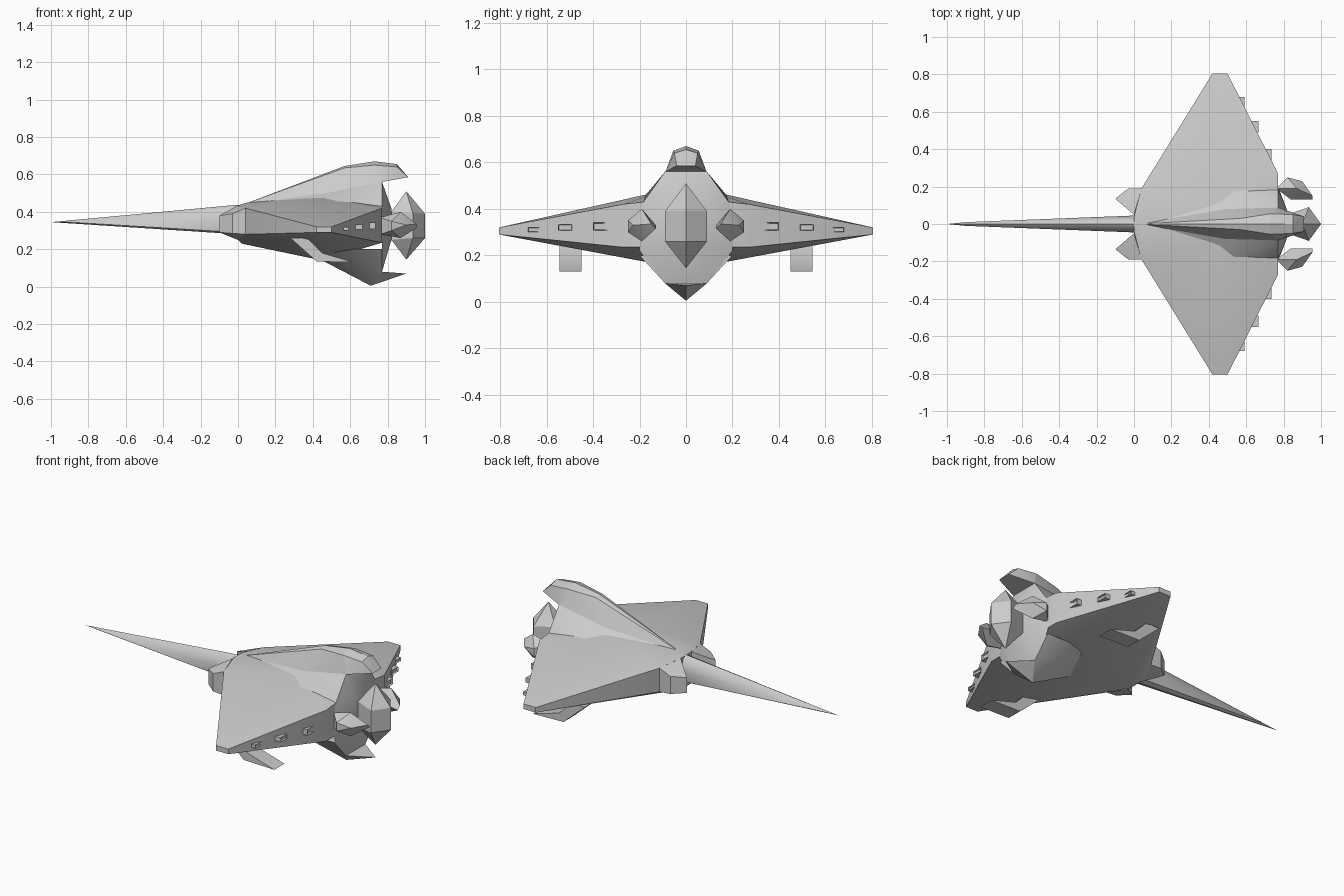
import bpy
import bmesh
from math import radians

old_cube = bpy.data.objects.get("Cube")
if old_cube:
    bpy.data.objects.remove(old_cube, do_unlink=True)

GREY = (.6, .6, .6, 1)
hull_grey = bpy.data.materials.new("hull_grey")
hull_grey.use_nodes = True
hull_grey.diffuse_color = GREY
hull_grey.node_tree.nodes["Principled BSDF"].inputs["Base Color"].default_value = GREY
parts = []


def finish(name, bm):
    """Turn a bmesh into a named object that carries the hull colour."""
    bmesh.ops.recalc_face_normals(bm, faces=bm.faces)
    mesh = bpy.data.meshes.new(name)
    bm.to_mesh(mesh)
    bm.free()
    mesh.materials.append(hull_grey)
    obj = bpy.data.objects.new(name, mesh)
    bpy.context.scene.collection.objects.link(obj)
    parts.append(obj)
    return obj


def faceted(points):
    """Closed convex body around the given corner points."""
    bm = bmesh.new()
    for point in points:
        bm.verts.new(point)
    bmesh.ops.convex_hull(bm, input=bm.verts[:])
    loose = [v for v in bm.verts if not v.link_faces]
    bmesh.ops.delete(bm, geom=loose, context="VERTS")
    bmesh.ops.dissolve_limit(bm, angle_limit=radians(1), verts=bm.verts[:], edges=bm.edges[:])
    return bm


def central(name, points):
    """Body across the centre plane, from the corners of its left half."""
    mirrored = [(x, -y, z) for x, y, z in points if y]
    return finish(name, faceted(points + mirrored))


def pair(name, build):
    """Build a part once for each side of the ship."""
    for side, label in ((1, "back"), (-1, "front")):
        bm = build()
        for vert in bm.verts:
            vert.co.y *= side
        finish(f"{label}_{name}", bm)


# Needle nose
central("nose_spike", [
    (-1, 0, .345), (-.9, .01, .345),
    (0, 0, .438), (0, .025, .425), (0, .045, .36), (0, .03, .29), (0, 0, .28),
])

# Broad delta wing with a thick root and thin tips
central("delta_wing", [
    (0, .04, .435), (.05, 0, .45), (0, .05, .25), (.02, 0, .23),
    (.04, .19, .42), (.04, .19, .28),
    (.46, .09, .48), (.45, 0, .14), (.55, .2, .19),
    (.42, .805, .32), (.42, .805, .29), (.5, .805, .32), (.5, .805, .29),
    (.77, .27, .42), (.77, .27, .235), (.77, .18, .43),
])

# Upper spine, fin and overhanging hook
central("spine_base", [
    (.03, 0, .44), (.46, .09, .48), (.57, 0, .57),
    (.77, .09, .56), (.77, .19, .42), (.5, .19, .44),
])
central("dorsal_fin", [
    (.03, 0, .44), (.57, 0, .645), (.73, 0, .67), (.57, .03, .635),
    (.73, .055, .65), (.77, .088, .56), (.46, .085, .48), (.77, 0, .5),
])
central("dorsal_hook", [
    (.73, 0, .67), (.73, .055, .65), (.85, 0, .655), (.85, .05, .64),
    (.91, .04, .585), (.77, .088, .56),
])

# Lower keel and its hook
central("keel", [
    (.45, 0, .14), (.5, .2, .2), (.77, .2, .2),
    (.77, .09, .08), (.71, 0, .005),
])
central("keel_hook", [
    (.71, 0, .005), (.69, .05, .07), (.77, .09, .08), (.9, 0, .07),
])

# Tapered tail block
central("tail_block", [
    (.77, .09, .56), (.77, .19, .42), (.77, .2, .22), (.77, .09, .08),
    (.82, .07, .42), (.82, .07, .25),
])

# Main engine gem
central("main_engine", [
    (.9, 0, .51), (.9, 0, .145), (1, 0, .39), (1, 0, .26),
    (.935, .09, .39), (.935, .09, .26), (.82, .05, .4), (.82, .05, .25),
])


# Side engine gems
def side_engine():
    return faceted([
        (.76, .19, .37), (.76, .19, .28), (.82, .25, .35), (.82, .25, .3),
        (.87, .19, .4), (.87, .19, .26), (.9, .228, .33),
        (.84, .13, .33), (.955, .15, .335), (.955, .13, .315),
    ])


pair("side_engine", side_engine)


# Shoulder blocks beside the nose
def shoulder():
    return faceted([
        (-.1, .135, .38), (-.1, .135, .29), (-.03, .19, .39), (-.03, .19, .285),
        (.04, .19, .42), (.04, .19, .28), (0, .05, .435), (0, .05, .25),
    ])


pair("shoulder", shoulder)


# Bent blades hanging under the wings
def under_blade():
    bm = bmesh.new()
    outline = [(.28, .26), (.37, .26), (.45, .18), (.62, .13), (.42, .135)]
    face = bm.faces.new([bm.verts.new((x, .45, z)) for x, z in outline])
    grown = bmesh.ops.extrude_face_region(bm, geom=[face])["geom"]
    moved = [item for item in grown if isinstance(item, bmesh.types.BMVert)]
    bmesh.ops.translate(bm, verts=moved, vec=(0, .095, 0))
    return bm


pair("under_blade", under_blade)


# Small hollow exhausts along the trailing edges
def exhaust(inner, outer, back, height, middle):
    front = back - .1
    bm = faceted([
        (x, y, middle + sign * height / 2)
        for x in (front, back) for y in (inner, outer) for sign in (-1, 1)
    ])
    bm.normal_update()
    mouth = [f for f in bm.faces if abs(f.normal.x) > .9 and f.calc_center_median().x > back - .01]
    bmesh.ops.inset_region(bm, faces=mouth, thickness=height / 6, depth=-.01)
    return bm


for number, spec in enumerate([
    (.335, .4, .735, .034, .325),
    (.49, .55, .665, .027, .32),
    (.62, .68, .592, .02, .31),
]):
    pair(f"exhaust_{number + 1}", lambda: exhaust(*spec))

# Soft shading on shallow edges, crisp on steep ones
bpy.ops.object.select_all(action="DESELECT")
for obj in parts:
    obj.select_set(True)
bpy.context.view_layer.objects.active = parts[0]
bpy.ops.object.shade_smooth_by_angle(angle=radians(30))
